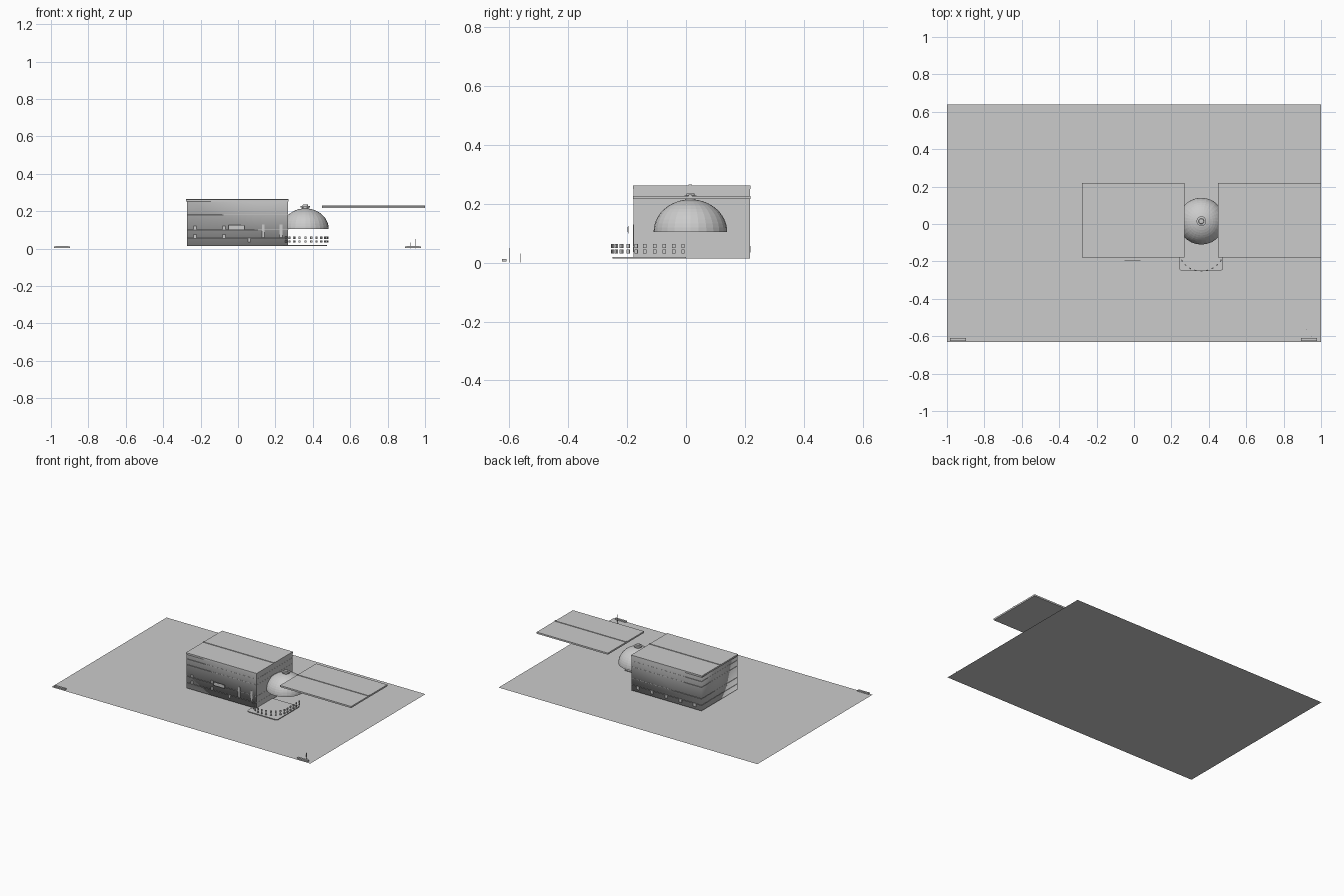
import bpy, bmesh, math
from mathutils import Vector

if "Cube" in bpy.data.objects:
    bpy.data.objects.remove(bpy.data.objects["Cube"], do_unlink=True)

# One plain grey for every part
GREY = bpy.data.materials.new("light grey")
GREY.use_nodes = True
GREY.diffuse_color = (0.6, 0.6, 0.6, 1)
GREY.node_tree.nodes["Principled BSDF"].inputs["Base Color"].default_value = GREY.diffuse_color


def finish(name, bm):
    mesh = bpy.data.meshes.new(name)
    bm.to_mesh(mesh)
    bm.free()
    mesh.materials.append(GREY)
    obj = bpy.data.objects.new(name, mesh)
    bpy.context.collection.objects.link(obj)
    return obj


def boxes(name, ranges):
    """Make one object of boxes, each given by its (low, high) range on x, y and z."""
    bm = bmesh.new()
    for box in ranges:
        for v in bmesh.ops.create_cube(bm, size=1)["verts"]:
            v.co = Vector([(lo + hi) / 2 + c * (hi - lo) for c, (lo, hi) in zip(v.co, box)])
    return finish(name, bm)


def sheets(name, ranges, z):
    """Make one object of flat level rectangles."""
    bm = bmesh.new()
    for (x0, x1), (y0, y1) in ranges:
        corners = ((x0, y0), (x1, y0), (x1, y1), (x0, y1))
        bm.faces.new([bm.verts.new((x, y, z)) for x, y in corners])
    return finish(name, bm)


def around(c, width):
    return (c - width / 2, c + width / 2)


def grow(r, d):
    return (r[0] - d, r[1] + d)


# Ground sheet and its flush paving seams
GX, GY = (-1, 1), (-0.63, 0.64)
sheets("ground", [(GX, GY)], 0)
seams = [(around(x, 0.008), GY) for x in (-0.88, -0.375, -0.19, 0, 0.49, 0.68)]
seams += [(GX, around(y, 0.008)) for y in (-0.44, -0.125, 0.13, 0.445)]
sheets("ground_seams", seams, 0.001)

# Main hall walls: softly shaded, with a flat right wall and top
HX, HY = (-0.272, 0.268), (-0.178, 0.217)
hall = boxes("hall_walls", [(HX, HY, (0.015, 0.252))])
for poly in hall.data.polygons:
    poly.use_smooth = poly.normal.x < 0.5 and poly.normal.z < 0.5

# Shallow horizontal courses on the walls
boxes("wall_courses", [(grow(HX, 0.001), grow(HY, 0.001), around(z, 0.002))
                       for z in (0.055, 0.1, 0.18, 0.22)])

# Hall roof and the detached side roof, each with a narrow ridge strip
RY = (-0.18, 0.22)
for name, rx, z in (("hall_roof", (-0.277, 0.27), 0.251), ("side_roof", (0.45, 1), 0.216)):
    boxes(name, [(rx, RY, (z, z + 0.011))])
    boxes(name + "_ridge", [(rx, around(0.015, 0.012), (z + 0.01, z + 0.015))])

# Front and back openings as thin plates on the walls
FRONT = (-0.18, -0.177)
openings = [(around(x, 0.014), FRONT, around(z, 0.02))
            for x in (-0.23, -0.075) for z in (0.065, 0.11)]
openings += [(around(0.135, 0.016), FRONT, (0.06, 0.13)),
             (around(0.23, 0.016), FRONT, (0.06, 0.13)),
             (around(0.06, 0.014), FRONT, around(0.045, 0.018))]
boxes("front_openings", openings)
boxes("back_windows", [(around(-0.22 + i * 0.11, 0.02), (0.216, 0.22), around(0.045, 0.022))
                       for i in range(5)])

# Blank board standing just ahead of the front wall, with a thin inner panel
BX, BZ = (-0.05, 0.035), (0.1, 0.125)
boxes("wall_board", [(BX, (-0.197, -0.195), BZ)])
boxes("wall_board_panel", [(grow(BX, -0.004), (-0.198, -0.196), grow(BZ, -0.004))])

# Faceted dome and its finial, profiles revolved about the vertical axis
DOME = Vector((0.36, 0.015, 0.105))


def revolve(name, profile, steps):
    bm = bmesh.new()
    verts = [bm.verts.new(DOME + Vector((r, 0, z))) for r, z in profile]
    edges = [bm.edges.new(pair) for pair in zip(verts, verts[1:])]
    bmesh.ops.spin(bm, geom=verts + edges, cent=DOME, axis=(0, 0, 1),
                   angle=math.tau, steps=steps, use_duplicate=False)
    bmesh.ops.remove_doubles(bm, verts=bm.verts, dist=0.0003)
    bmesh.ops.recalc_face_normals(bm, faces=bm.faces)
    return finish(name, bm)


quarter = [math.pi / 2 * i / 12 for i in range(13)]
revolve("dome", [(0.125 * math.cos(a), 0.11 * math.sin(a)) for a in quarter], 28)
revolve("dome_finial", [(0.018, 0.106), (0.018, 0.114), (0.026, 0.115), (0.026, 0.122),
                        (0.015, 0.123), (0.013, 0.13), (0, 0.131)], 16)

# Porch floor with rounded front corners
bm = bmesh.new()
outline = [(0.476, 0), (0.242, 0)]
for cx, start in ((0.257, math.pi), (0.461, 1.5 * math.pi)):
    for i in range(5):
        a = start + i * math.pi / 8
        outline.append((cx + 0.015 * math.cos(a), -0.235 + 0.015 * math.sin(a)))
face = bm.faces.new([bm.verts.new((x, y, 0.015)) for x, y in outline])
top = bmesh.ops.extrude_face_region(bm, geom=[face])["geom"]
bmesh.ops.translate(bm, vec=(0, 0, 0.005),
                    verts=[g for g in top if isinstance(g, bmesh.types.BMVert)])
bmesh.ops.recalc_face_normals(bm, faces=bm.faces)
finish("porch_floor", bm)

# Two rows of small blocks around the porch: straight sides and a curved front
spots = [(0.36 + side * 0.12, -0.01 - i * 0.032, 0) for side in (-1, 1) for i in range(4)]
for i in range(13):
    a = math.pi * (1 + i / 12)
    spots.append((0.36 + 0.12 * math.cos(a), -0.14 + 0.112 * math.sin(a), a))
bm = bmesh.new()
for x, y, turn in spots:
    for z in (0.038, 0.057):
        cube = bmesh.ops.create_cube(bm, size=1)["verts"]
        bmesh.ops.scale(bm, vec=(0.006, 0.011, 0.013), verts=cube)
        c, s = math.cos(turn), math.sin(turn)
        for v in cube:
            v.co = Vector((x + v.co.x * c - v.co.y * s, y + v.co.x * s + v.co.y * c, z + v.co.z))
finish("porch_blocks", bm)

# Low corner markers and thin poles at the front of the grounds
boxes("corner_markers", [(around(x, 0.085), (-0.625, -0.61), (0.004, 0.012))
                         for x in (-0.94, 0.935)])
boxes("corner_marker_panels", [(around(x, 0.07), (-0.621, -0.614), (0.012, 0.013))
                               for x in (-0.94, 0.935)])
boxes("corner_poles", [(around(0.95, 0.002), around(-0.6, 0.002), (0, 0.05)),
                       (around(0.923, 0.002), around(-0.563, 0.002), (0, 0.032))])
